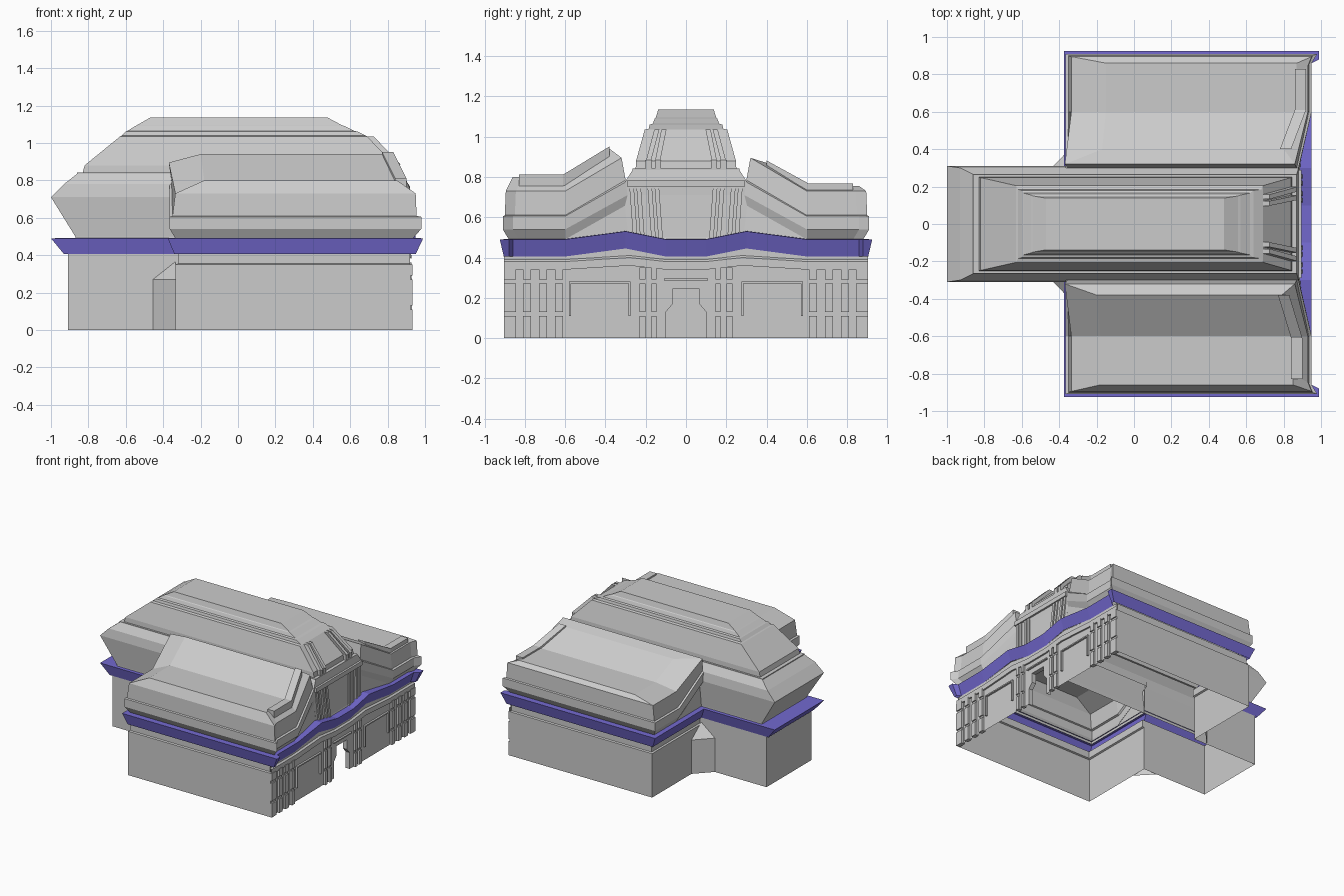
import bpy, bmesh
from mathutils import Vector

if "Cube" in bpy.data.objects:
    bpy.data.objects.remove(bpy.data.objects["Cube"])


def make(name, verts, faces, color=None):
    mesh = bpy.data.meshes.new(name)
    mesh.from_pydata(verts, [], faces)
    bm = bmesh.new()
    bm.from_mesh(mesh)
    bmesh.ops.recalc_face_normals(bm, faces=bm.faces)
    bm.to_mesh(mesh)
    bm.free()
    obj = bpy.data.objects.new(name, mesh)
    bpy.context.collection.objects.link(obj)
    if color:
        mat = bpy.data.materials.new(name)
        mat.diffuse_color = color
        mat.use_nodes = True
        mat.node_tree.nodes["Principled BSDF"].inputs["Base Color"].default_value = mat.diffuse_color
        mesh.materials.append(mat)
    return obj


def loft(name, rows, closed=True, caps=(), color=None, skip=lambda r, i: False):
    """Skin matching rows of points; caps are index tuples on the last row."""
    n = len(rows[0])
    verts = [p for row in rows for p in row]
    faces = []
    for r in range(len(rows) - 1):
        for i in range(n if closed else n - 1):
            if not skip(r, i):
                j = (i + 1) % n
                faces.append((r * n + i, r * n + j, (r + 1) * n + j, (r + 1) * n + i))
    last = (len(rows) - 1) * n
    faces += [tuple(last + i for i in c) for c in caps]
    return make(name, verts, faces, color)


def blocks(name, parts):
    """One object from many 8-cornered blocks (bottom four, top four)."""
    verts, faces = [], []
    for p in parts:
        b = len(verts)
        verts += p
        faces += [tuple(b + i for i in f) for f in (
            (3, 2, 1, 0), (4, 5, 6, 7), (0, 1, 5, 4), (1, 2, 6, 5), (2, 3, 7, 6), (3, 0, 4, 7))]
    return make(name, verts, faces)


def strip(p0, p1, w, d):
    """Leaning pilaster on the entrance side, from p0 up to p1."""
    out = []
    for x, y, z in (p0, p1):
        out += [(x - .03, y - w / 2, z), (x + d, y - w / 2, z),
                (x + d, y + w / 2, z), (x - .03, y + w / 2, z)]
    return out


def box(x0, x1, y0, y1, z0, z1):
    return [(x, y, z) for z in (z0, z1) for x, y in ((x0, y0), (x1, y0), (x1, y1), (x0, y1))]


def back_path(xb, xw, xf, yw, yh, z):
    """T-shaped plan outline without the entrance side, +y front to -y front."""
    half = [(xf, yw, z), (xw, yw, z), (xw, yh, z), (xb, yh, z)]
    return half + [(x, -y, z) for x, y, z in reversed(half)]


# Outer walls, open at the bottom
loft("outer_walls", [back_path(-.91, -.335, .92, .905, .285, 0),
                     back_path(-.91, -.335, .92, .905, .285, .35),
                     back_path(-.91, -.322, .92, .893, .285, .355),
                     back_path(-.91, -.322, .92, .893, .285, .41)], closed=False)

# Entrance wall with a stepped door opening
half = [(.10, 0), (.905, 0), (.905, .41), (.6, .41), (.3, .445), (.1, .41)]
door = [(.10, .13), (.065, .17), (.065, .245)]
outline = half + [(-y, z) for y, z in reversed(half)]
outline += [(-y, z) for y, z in door] + [(y, z) for y, z in reversed(door)]
make("entrance_wall", [(.915, y, z) for y, z in outline], [tuple(range(len(outline)))])
reveal = door[::-1] + [(.10, 0)]
reveal = [(-y, z) for y, z in reversed(reveal)] + reveal
loft("door_reveal", [[(x, y, z) for y, z in reveal] for x in (.915, .88)], closed=False)

# Corner gussets between hall and wings
for s in (1, -1):
    a, b, c = (-.455, .285 * s), (-.335, .41 * s), (-.335, .285 * s)
    make("corner_gusset", [(*a, 0), (*b, 0), (*a, .27), (*b, .27), (*c, .365)],
         [(0, 1, 3, 2), (2, 3, 4)])

# Ribs, window frames and door trim on the entrance wall
parts = []
for s in (1, -1):
    for y, w in ((.16, .025), (.215, .03), (.63, .04), (.71, .04), (.79, .04), (.875, .06)):
        y0, y1 = s * y - w / 2, s * y + w / 2
        for z0, z1 in ((0, .11), (.13, .27), (.29, .35)):
            parts.append(box(.90, .932, y0, y1, z0, z1))
        parts.append(box(.90, .922, y0, y1, 0, .35))
    for y0, y1, z0, z1 in ((.275, .285, .11, .28), (.57, .58, .11, .28), (.275, .58, .27, .28)):
        parts.append(box(.90, .93, min(s * y0, s * y1), max(s * y0, s * y1), z0, z1))
parts.append(box(.90, .93, -.11, .11, .285, .295))
blocks("entrance_ribs", parts)

# Trim ledge above the ribs, following the band
ledge = [(-.905, .35), (-.6, .35), (-.28, .37), (-.1, .35), (.1, .35), (.28, .37), (.6, .35), (.905, .35)]
loft("entrance_ledge", [[(.915, y, z - .01) for y, z in ledge], [(.928, y, z - .01) for y, z in ledge],
                        [(.928, y, z + .03) for y, z in ledge], [(.915, y, z + .04) for y, z in ledge]],
     closed=False)


# Coloured band round the whole building
def band_row(xb, xw, yw, yh, xfin, xf, xmid, z):
    side = [(xmid, .1, z), (xmid, .3, z + .04), (xf, .6, z), (xf, .86, z), (xfin, .88, z)]
    front = [(x, -y, q) for x, y, q in reversed(side)] + side
    return back_path(xb, xw, xfin, yw, yh, z) + front


loft("roof_band", [band_row(-.93, -.34, .905, .29, .95, .92, .92, .405),
                   band_row(-1.0, -.375, .925, .31, .99, .95, .95, .49),
                   band_row(-.87, -.33, .875, .28, .92, .91, .87, .492)],
     color=(.17, .14, .62, 1))


# Wing roofs: yo, yi, x0, x0 inner, x1, x1 inner, z, z inner, corner fin
BASE = [(.88, .28, -.335, -.335, .915, .89, .47, .47, .02),
        (.88, .28, -.335, -.335, .915, .88, .49, .67, .02),
        (.91, .29, -.365, -.365, .95, .88, .54, .71, .03),
        (.91, .30, -.365, -.365, .95, .88, .605, .775, .03),
        (.90, .30, -.35, -.355, .935, .87, .61, .785, .02),
        (.895, .32, -.335, -.37, .93, .86, .73, .895, .02)]
SLAB = {-1: (.86, .38, -.18, -.20, .85, .79, .80, .94, 0),
        1: (.86, .40, -.15, -.17, .87, .80, .755, .87, 0)}


def wing_row(s, yo, yi, x0, x0i, x1, x1i, z, zi, fin):
    pts = [(x0i, yi, zi), (x0, .6, z), (x0, yo, z), (x1 + fin, yo, z),
           (x1, yo - .05, z), (x1, .6, z), (x1i, yi, zi)]
    return [(x, s * y, q) for x, y, q in pts]


for s, side in ((-1, "front"), (1, "back")):
    loft(side + "_wing_roof", [wing_row(s, *r) for r in BASE + [SLAB[s]]],
         caps=((0, 1, 5, 6), (1, 2, 3, 4, 5)), skip=lambda r, i: i == 6 and r < 2)
    # Raised parapet along the entrance edge of the slab
    yo, yi, _, _, x1, x1i, z, zi, _ = SLAB[s]
    path = [(x1i - .01, yi, zi), (x1, .61, z), (x1, .83, z)]
    parts = []
    for p, q in zip(path, path[1:]):
        parts.append([(x + dx, s * y, h + dz) for dz in (-.05, .012)
                      for (x, y, h), dx in ((p, -.01), (p, .05), (q, .05), (q, -.01))])
    blocks(side + "_wing_parapet", parts)

# Tiered hall roof: back x, front x, half width, height
HALL = [(-.87, .90, .285, .47), (-.87, .89, .285, .50), (-1.0, .88, .31, .71),
        (-.93, .88, .30, .78), (-.86, .87, .265, .835), (-.86, .87, .265, .842),
        (-.83, .845, .25, .842), (-.82, .84, .248, .88), (-.63, .69, .205, 1.035),
        (-.62, .68, .185, 1.04), (-.60, .64, .18, 1.06), (-.59, .62, .165, 1.065),
        (-.55, .57, .155, 1.09), (-.54, .555, .15, 1.095), (-.47, .48, .138, 1.135)]
loft("hall_roof", [[(a, -w, z), (b, -w, z), (b, w, z), (a, w, z)] for a, b, w, z in HALL],
     caps=((0, 1, 2, 3),))

# Pilasters on the hall gable
parts = []
for s in (1, -1):
    for y in (.125, .16, .215, .25):
        parts.append(strip((.89, s * y, .48), (.875, s * (y + .02), .75), .022, .012))
    for y0, y1 in ((.14, .11), (.185, .145)):
        parts.append(strip((.845, s * y0, .84), (.845, s * y0, .885), .03, .02))
        parts.append(strip((.845, s * y0, .885), (.70, s * y1, 1.035), .025, .025))
parts.append(box(.85, .895, -.29, .29, .75, .785))
blocks("hall_pilasters", parts)
